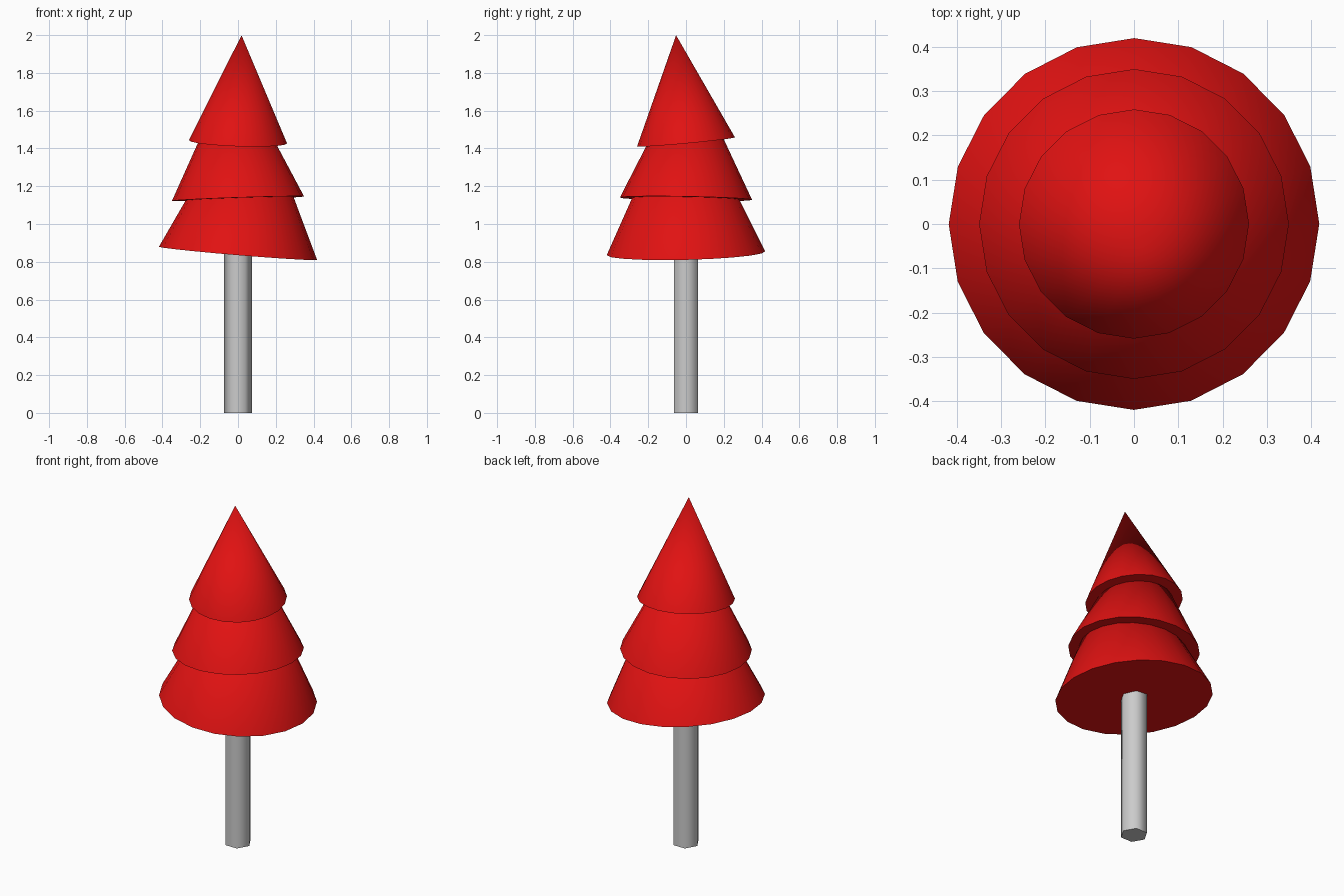
import bpy
from math import radians
from mathutils import Vector

if "Cube" in bpy.data.objects:
    bpy.data.objects.remove(bpy.data.objects["Cube"])


def cone(name, sides, r1, r2, height, base_z, axis=(0, 0, 1), spin=0, angle=65):
    """Cone or cylinder standing on the centre of its base, leaning along axis."""
    q = Vector((0, 0, 1)).rotation_difference(Vector(axis))
    centre = Vector((0, 0, base_z)) + q @ Vector((0, 0, height / 2))
    bpy.ops.mesh.primitive_cone_add(vertices=sides, radius1=r1, radius2=r2, depth=height)
    ob = bpy.context.object
    ob.name = name
    ob.rotation_mode = 'QUATERNION'
    ob.rotation_quaternion = q @ Vector((1, 0, 0)).rotation_difference(Vector((1, 0, 0)))
    if spin:
        ob.rotation_mode = 'XYZ'
        ob.rotation_euler = (0, 0, spin)
    ob.location = centre
    bpy.ops.object.shade_smooth_by_angle(angle=radians(angle))
    return ob


# Six-sided trunk with corners on the x axis
cone("trunk", 6, 0.073, 0.073, 0.9, 0, spin=radians(90))

# Three overlapping foliage tiers, each leaning a little differently
red = bpy.data.materials.new("foliage_red")
red.diffuse_color = (0.75, 0.006, 0.006, 1)
red.use_nodes = True
red.node_tree.nodes["Principled BSDF"].inputs["Base Color"].default_value = red.diffuse_color
tiers = [
    ("lower_foliage", 0.42, 0.89, 0.845, (0.083, -0.024, 1)),
    ("middle_foliage", 0.35, 0.715, 1.134, (-0.034, 0.018, 1)),
    ("upper_foliage", 0.26, 0.567, 1.435, (0.033, -0.093, 1)),
]
for name, radius, height, z, axis in tiers:
    cone(name, 20, radius, 0, height, z, axis).data.materials.append(red)
